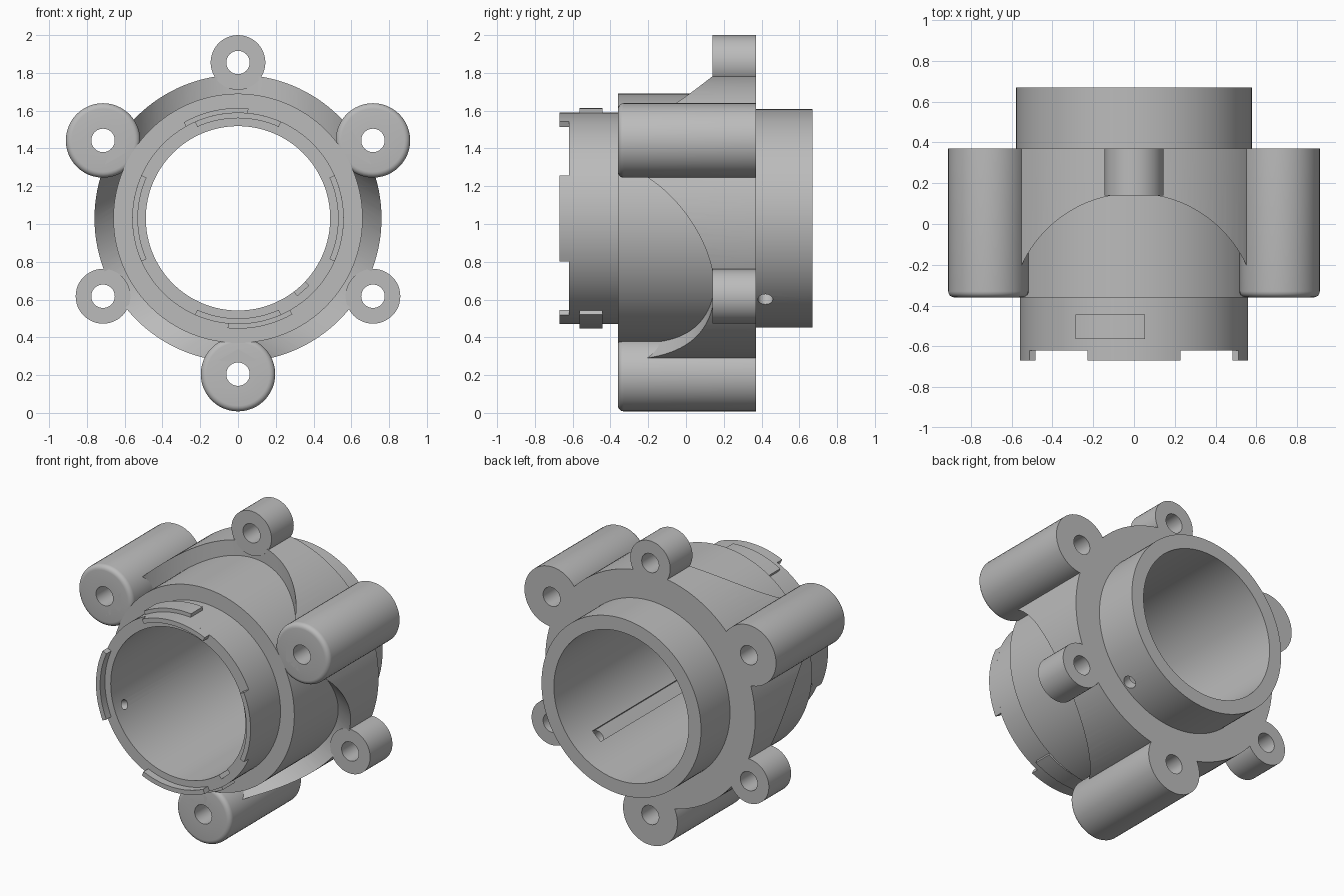
import bpy, bmesh
from math import radians, sin, cos, pi
from mathutils import Matrix

if "Cube" in bpy.data.objects:
    bpy.data.objects.remove(bpy.data.objects["Cube"], do_unlink=True)

AXIS_Z = 1.03      # height of the bore axis
BORE = 0.488
LUG_RING = 0.825   # distance of lug centres from the axis
BACK = 0.37        # rear plane of flange and lugs
FRONT = -0.36      # front plane of the body

grey = bpy.data.materials.new("plain grey")
grey.use_nodes = True
grey.diffuse_color = (0.5, 0.5, 0.5, 1)
grey.node_tree.nodes["Principled BSDF"].inputs["Base Color"].default_value = (0.5, 0.5, 0.5, 1)


def finish(name, bm):
    bmesh.ops.recalc_face_normals(bm, faces=bm.faces)
    mesh = bpy.data.meshes.new(name)
    bm.to_mesh(mesh)
    bm.free()
    mesh.materials.append(grey)
    obj = bpy.data.objects.new(name, mesh)
    bpy.context.collection.objects.link(obj)
    return obj


def revolve(name, profile, x=0, z=AXIS_Z, start=0, end=360, steps=96):
    """Turn a closed (radius, y) profile about a y-parallel axis; 0 degrees is up."""
    bm = bmesh.new()
    full = end - start == 360
    rings = []
    for i in range(steps if full else steps + 1):
        a = radians(start + (end - start) * i / steps)
        rings.append([bm.verts.new((x + r * sin(a), y, z + r * cos(a))) for r, y in profile])
    n = len(profile)
    for i in range(steps):
        a, b = rings[i], rings[(i + 1) % len(rings)]
        for j in range(n):
            k = (j + 1) % n
            bm.faces.new((a[j], a[k], b[k], b[j]))
    if not full:
        bm.faces.new(rings[0])
        bm.faces.new(rings[-1])
    return finish(name, bm)


def block(r0, r1, y0, y1):
    return [(r0, y0), (r1, y0), (r1, y1), (r0, y1)]


def radial(angle, y, distance):
    """Place a cutter at a distance out from the axis, its z pointing outward."""
    return (Matrix.Translation((0, y, AXIS_Z)) @ Matrix.Rotation(radians(angle), 4, 'Y')
            @ Matrix.Translation((0, 0, distance)))


def round_cutter(angle, y, radius, r0, r1, sides):
    bm = bmesh.new()
    bmesh.ops.create_cone(bm, cap_ends=True, segments=sides, radius1=radius, radius2=radius,
                          depth=r1 - r0, matrix=radial(angle, y, (r0 + r1) / 2))
    return finish("cutter", bm)


def cut(obj, cutter):
    mod = obj.modifiers.new("cut", 'BOOLEAN')
    mod.operation = 'DIFFERENCE'
    mod.solver = 'EXACT'
    mod.object = cutter
    cutter.hide_render = True
    result = bpy.data.meshes.new_from_object(
        obj.evaluated_get(bpy.context.evaluated_depsgraph_get()))
    obj.modifiers.clear()
    obj.data = result
    bpy.data.objects.remove(cutter, do_unlink=True)


parts = []

# Stepped tube: front sleeve, body, rear sleeve
housing = revolve("housing", [
    (BORE, -0.62), (0.56, -0.62), (0.56, FRONT), (0.66, FRONT),
    (0.66, BACK), (0.578, BACK), (0.578, 0.67), (BORE, 0.67)], steps=128)
parts.append(housing)

# Keyway along the bore, its radial hole, and a small hole in the front sleeve
bm = bmesh.new()
bmesh.ops.create_cube(bm, size=1, matrix=radial(138, -0.15, 0.475)
                      @ Matrix.Diagonal((0.08, 1.22, 0.08, 1)))
cut(housing, finish("cutter", bm))
cut(housing, round_cutter(138, 0.42, 0.04, 0.4, 0.7, 24))
cut(housing, round_cutter(250, -0.52, 0.03, 0.4, 0.7, 24))

# Outer flange with three round scallops
flange = revolve("flange", block(0.66, 0.76, FRONT, BACK), steps=128)
for angle in (0, 120, 240):
    cut(flange, round_cutter(angle, -0.457, 0.607, 0.2, 1.2, 128))
parts.append(flange)


def lug(name, angle, profile):
    a = radians(angle)
    parts.append(revolve(name, profile, LUG_RING * sin(a), AXIS_Z + LUG_RING * cos(a), steps=48))


# Long lugs have a rounded front rim, short lugs are plain
R, FILLET, HOLE = 0.197, 0.03, 0.062
rim = [(R - FILLET + FILLET * sin(t * pi / 10), FRONT + FILLET - FILLET * cos(t * pi / 10))
       for t in range(6)]
long_profile = [(HOLE, FRONT)] + rim + [(R, BACK), (HOLE, BACK)]
for side, angle in (("left", 60), ("bottom", 180), ("right", 300)):
    lug("long_lug_" + side, angle, long_profile)
for side, angle in (("top", 0), ("left", 120), ("right", 240)):
    lug("short_lug_" + side, angle, block(HOLE, 0.145, 0.14, BACK))

# Four thin tabs on the front rim
for side, angle in (("top", 0), ("left", 90), ("bottom", 180), ("right", 270)):
    parts.append(revolve("rim_tab_" + side, block(0.53, 0.56, -0.67, -0.61),
                         start=angle - 24, end=angle + 24, steps=16))

# Two locking keys on the front sleeve
for side, angle in (("top", 0), ("bottom", 180)):
    parts.append(revolve("locking_key_" + side, block(0.545, 0.584, -0.565, -0.443),
                         start=angle - 29.5, end=angle + 5.4, steps=12))

# Smooth curved walls, keep edges sharp
bpy.ops.object.select_all(action='DESELECT')
for obj in parts:
    obj.select_set(True)
bpy.context.view_layer.objects.active = housing
bpy.ops.object.shade_smooth_by_angle(angle=radians(30))
